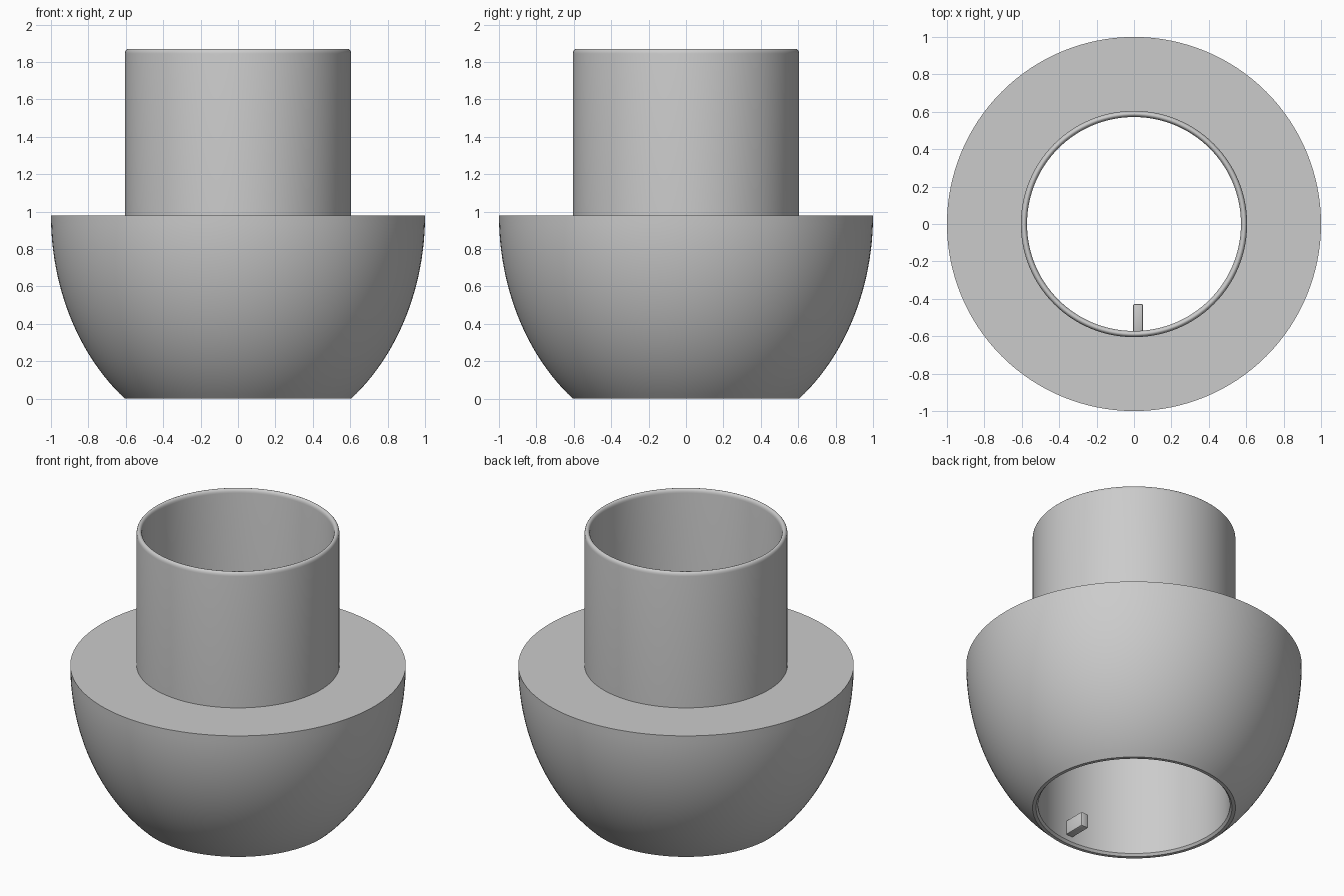
import bpy, bmesh, math

if "Cube" in bpy.data.objects:
    bpy.data.objects.remove(bpy.data.objects["Cube"])

SEGMENTS = 128


def lathe(name, profile):
    """Spin a closed (radius, height) profile around z."""
    bm = bmesh.new()
    rings = []
    for r, z in profile:
        rings.append([bm.verts.new((r * math.cos(a), r * math.sin(a), z))
                      for a in (2 * math.pi * i / SEGMENTS for i in range(SEGMENTS))])
    for k, ring in enumerate(rings):
        nxt = rings[(k + 1) % len(rings)]
        for i in range(SEGMENTS):
            j = (i + 1) % SEGMENTS
            bm.faces.new((ring[i], ring[j], nxt[j], nxt[i]))
    bmesh.ops.recalc_face_normals(bm, faces=bm.faces)
    return finish(name, bm)


def finish(name, bm):
    mesh = bpy.data.meshes.new(name)
    bm.to_mesh(mesh)
    bm.free()
    obj = bpy.data.objects.new(name, mesh)
    bpy.context.collection.objects.link(obj)
    bpy.ops.object.select_all(action='DESELECT')
    obj.select_set(True)
    bpy.context.view_layer.objects.active = obj
    bpy.ops.object.shade_smooth_by_angle(angle=math.radians(35))
    return obj


# Bowl with flat shoulder, collar tube and through bore
OUTER, BORE, SHOULDER, TOP = 0.605, 0.572, 0.98, 1.87
start = math.acos(OUTER)
depth = SHOULDER / math.sin(start)
profile = []
for i in range(25):
    a = start * (1 - i / 24)
    profile.append((math.cos(a), SHOULDER - depth * math.sin(a)))
profile += [(OUTER, SHOULDER)]
# rounded rim
mid, half = (OUTER + BORE) / 2, (OUTER - BORE) / 2
for i in range(9):
    a = math.pi * i / 8
    profile.append((mid + half * math.cos(a), TOP - 0.025 + 0.025 * math.sin(a)))
profile += [(BORE, 0.015), (BORE + 0.012, 0)]
lathe("bowl_and_collar", profile)

# Small locking pin inside the bore
bm = bmesh.new()
bmesh.ops.create_cube(bm, size=1)
for v in bm.verts:
    v.co.x = 0.022 + v.co.x * 0.054
    v.co.y = -0.506 + v.co.y * 0.156
    v.co.z = 0.098 + v.co.z * 0.095
bmesh.ops.bevel(bm, geom=bm.edges[:], offset=0.008, segments=2, profile=0.5, affect='EDGES')
finish("locking_pin", bm)
